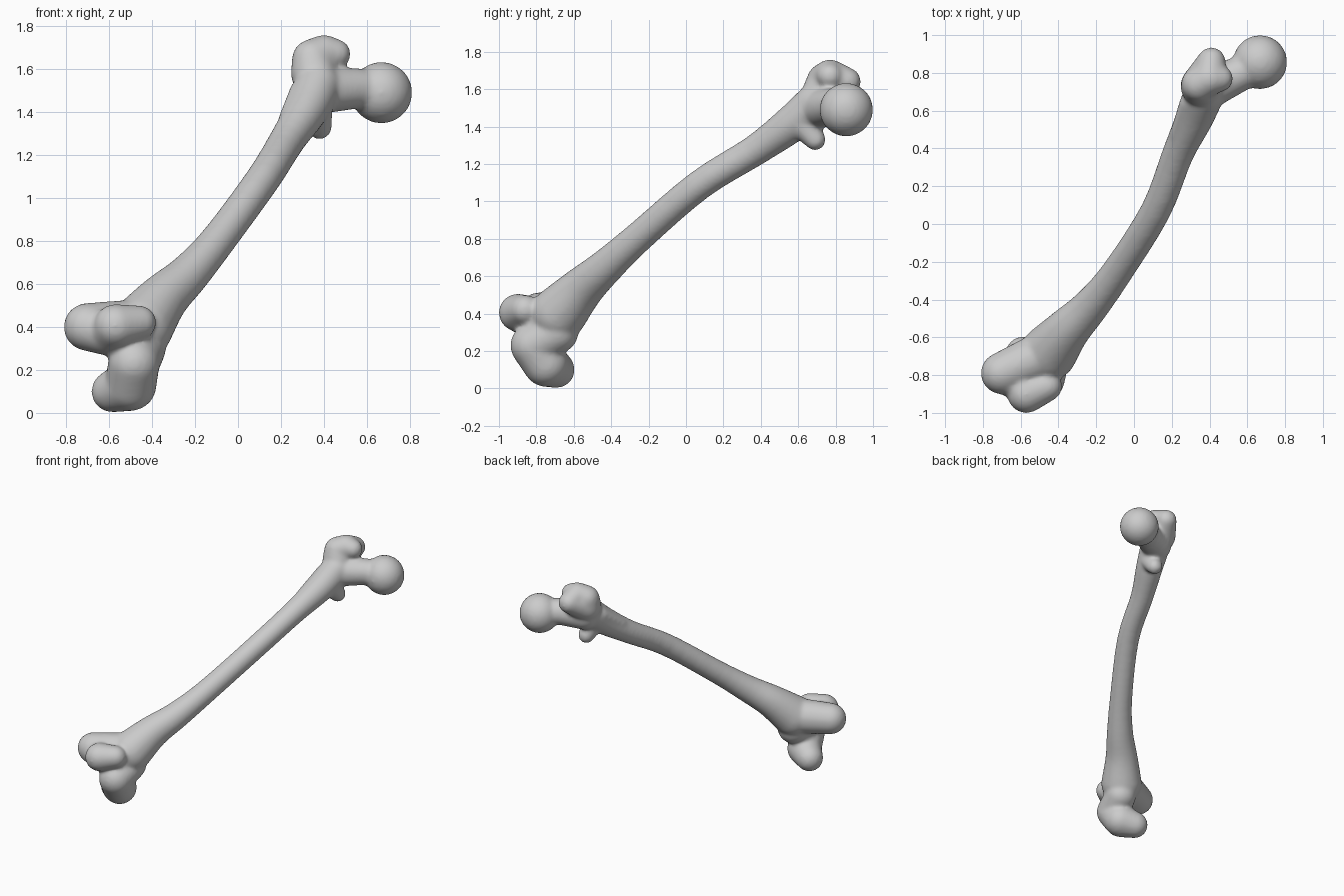
import bpy
import bmesh
from mathutils import Vector

cube = bpy.data.objects.get("Cube")
if cube:
    bpy.data.objects.remove(cube, do_unlink=True)

bm = bmesh.new()


def capsule(a, b):
    """Tapered capsule: hull around two balls given as (x, y, z, radius)."""
    part = bmesh.new()
    for x, y, z, r in (a, b):
        ball = bmesh.ops.create_icosphere(part, subdivisions=3, radius=r)
        bmesh.ops.translate(part, verts=ball["verts"], vec=(x, y, z))
    hull = bmesh.ops.convex_hull(part, input=part.verts)
    inner = [g for g in hull["geom_interior"] if isinstance(g, bmesh.types.BMVert)]
    bmesh.ops.delete(part, geom=inner, context="VERTS")
    bmesh.ops.recalc_face_normals(part, faces=part.faces)
    mesh = bpy.data.meshes.new("piece")
    part.to_mesh(mesh)
    part.free()
    bm.from_mesh(mesh)
    bpy.data.meshes.remove(mesh)


def chain(*balls):
    for a, b in zip(balls, balls[1:]):
        capsule(a, b)


def spline(points, steps=4):
    """Smooth path through the balls, radius included."""
    p = [Vector(q) for q in points]
    p = [2 * p[0] - p[1]] + p + [2 * p[-1] - p[-2]]
    out = []
    for a, b, c, d in zip(p, p[1:], p[2:], p[3:]):
        for i in range(steps):
            t = i / steps
            out.append(0.5 * (2 * b + (c - a) * t + (2 * a - 5 * b + 4 * c - d) * t ** 2
                              + (3 * b - a - 3 * c + d) * t ** 3))
    return out + [p[-2]]


# Shaft, flaring towards both ends
chain(*spline([(-.45, -.68, .40, .150), (-.35, -.56, .53, .118), (-.23, -.435, .644, .097),
               (-.09, -.255, .807, .083), (.115, .07, 1.086, .081), (.23, .365, 1.27, .084),
               (.32, .56, 1.41, .10), (.37, .69, 1.52, .11)]))

# Ball head and neck
chain((.38, .71, 1.50, .11), (.55, .79, 1.51, .095), (.66, .85, 1.49, .10))
head = (.667, .857, 1.49, .144)
capsule(head, (.668, .857, 1.49, .144))

# Large upper knob with its rear hook
chain((.355, .73, 1.58, .11), (.345, .74, 1.645, .095), (.40, .77, 1.67, .09), (.455, .77, 1.67, .07))
chain((.355, .73, 1.58, .11), (.41, .86, 1.64, .076), (.40, .77, 1.67, .09))

# Small inner knob and the ridge below the large knob
chain((.36, .62, 1.42, .08), (.38, .69, 1.33, .058))
chain((.29, .64, 1.50, .05), (.23, .47, 1.37, .042))

# Lower outer condyle
chain((-.45, -.68, .40, .13), (-.70, -.79, .40, .112), (-.60, -.82, .37, .105),
      (-.57, -.90, .405, .102), (-.46, -.86, .42, .08))

# Lower inner condyle, curling backwards
chain((-.45, -.69, .30, .115), (-.485, -.82, .23, .12), (-.50, -.75, .13, .122), (-.585, -.692, .10, .098))

# Saddle between the condyles
chain((-.50, -.78, .32, .11), (-.48, -.72, .36, .12))

mesh = bpy.data.meshes.new("thigh_bone")
bm.to_mesh(mesh)
bm.free()
bone = bpy.data.objects.new("thigh_bone", mesh)
bpy.context.collection.objects.link(bone)

# Fuse the pieces and soften the joins
remesh = bone.modifiers.new("fuse", "REMESH")
remesh.mode = "VOXEL"
remesh.voxel_size = 0.011
remesh.use_smooth_shade = True
soften = bone.modifiers.new("soften", "SMOOTH")
soften.factor = 0.5
soften.iterations = 16

# Plain bone colour
grey = bpy.data.materials.new("bone_grey")
grey.use_nodes = True
colour = (.6, .6, .6, 1)
grey.diffuse_color = colour
grey.node_tree.nodes["Principled BSDF"].inputs["Base Color"].default_value = colour
mesh.materials.append(grey)
for poly in mesh.polygons:
    poly.use_smooth = True
